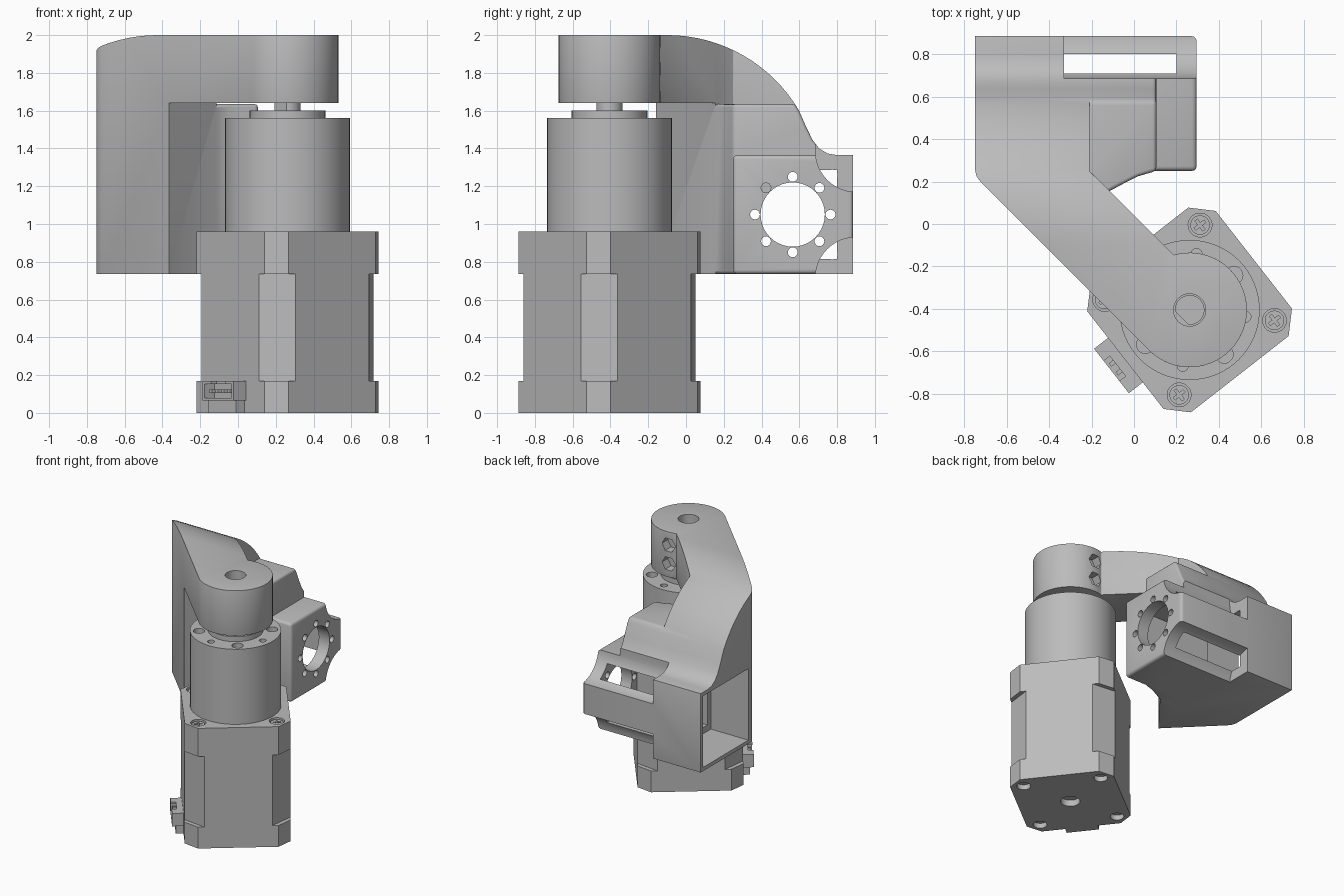
import bpy, bmesh
from math import sin, cos, pi, radians

if "Cube" in bpy.data.objects:
    bpy.data.objects.remove(bpy.data.objects["Cube"])

grey = bpy.data.materials.new("plain grey")
grey.use_nodes = True
COLOR = (0.5, 0.5, 0.5, 1)
grey.diffuse_color = COLOR
for node in grey.node_tree.nodes:
    if node.type == 'BSDF_PRINCIPLED':
        node.inputs["Base Color"].default_value = COLOR

CX, CY, TURN = 0.262, -0.405, radians(38)   # motor axis and its turn
BOX_Y, BOX_Z = 0.565, 1.05                  # centre of the cradle bore


def arc(x, y, r, a0, a1, n):
    return [(x + r * cos(radians(a0 + (a1 - a0) * i / n)),
             y + r * sin(radians(a0 + (a1 - a0) * i / n))) for i in range(n + 1)]


def circle(x, y, r, n=32):
    return arc(x, y, r, 0, 360, n)[:-1]


def rect(x0, x1, y0, y1):
    return [(x0, y0), (x1, y0), (x1, y1), (x0, y1)]


def turned(pts):
    """Move points from the motor's own frame to the world."""
    c, s = cos(TURN), sin(TURN)
    return [(CX + x * c - y * s, CY + x * s + y * c) for x, y in pts]


def prism(name, pts, lo, hi, axis='z'):
    """Extrude a closed outline along one axis."""
    put = {'z': lambda a, b, h: (a, b, h),
           'x': lambda a, b, h: (h, a, b),
           'y': lambda a, b, h: (a, h, b)}[axis]
    bm = bmesh.new()
    low = [bm.verts.new(put(a, b, lo)) for a, b in pts]
    top = [bm.verts.new(put(a, b, hi)) for a, b in pts]
    n = len(pts)
    bm.faces.new(low)
    bm.faces.new(top)
    for i in range(n):
        j = (i + 1) % n
        bm.faces.new((low[i], low[j], top[j], top[i]))
    bmesh.ops.recalc_face_normals(bm, faces=bm.faces)
    mesh = bpy.data.meshes.new(name)
    bm.to_mesh(mesh)
    bm.free()
    mesh.materials.append(grey)
    obj = bpy.data.objects.new(name, mesh)
    bpy.context.collection.objects.link(obj)
    return obj


def bake(obj):
    deps = bpy.context.evaluated_depsgraph_get()
    obj_mesh = bpy.data.meshes.new_from_object(obj.evaluated_get(deps))
    obj.modifiers.clear()
    obj.data = obj_mesh


def combine(obj, other, how='DIFFERENCE'):
    mod = obj.modifiers.new("combine", 'BOOLEAN')
    mod.operation, mod.solver, mod.object = how, 'EXACT', other
    bake(obj)
    bpy.data.objects.remove(other)


def cut(obj, pts, lo, hi, axis='z'):
    combine(obj, prism("cutter", pts, lo, hi, axis))


def soften(obj, width=0.018):
    mod = obj.modifiers.new("soften", 'BEVEL')
    mod.width, mod.segments = width, 3
    mod.limit_method, mod.angle_limit = 'ANGLE', radians(35)
    bake(obj)


# Motor: two end caps with a narrower-cornered middle
def chamfered(h, c):
    k = h - c
    return turned([(h, -k), (h, k), (k, h), (-k, h), (-h, k), (-h, -k), (-k, -h), (k, -h)])


CORNERS = [(sx * 0.285, sy * 0.285) for sx in (-1, 1) for sy in (-1, 1)]
base = prism("motor_base", chamfered(0.384, 0.092), 0, 0.17)
prism("motor_middle", chamfered(0.384, 0.138), 0.17, 0.735)
cap = prism("motor_cap", chamfered(0.384, 0.092), 0.735, 0.96)
cut(base, circle(CX, CY, 0.07), -0.1, 0.05)
for x, y in CORNERS:
    cut(base, turned(circle(x, y, 0.05, 24)), -0.1, 0.04)
    cut(cap, turned(circle(x, y, 0.056, 24)), 0.92, 1.1)
    screw = prism("corner_screw", turned(circle(x, y, 0.046, 24)), 0.915, 0.95)
    cut(screw, turned(rect(x - 0.03, x + 0.03, y - 0.007, y + 0.007)), 0.935, 1)
    cut(screw, turned(rect(x - 0.007, x + 0.007, y - 0.03, y + 0.03)), 0.935, 1)

# Wire socket on one motor side
socket = prism("wire_socket", turned(rect(-0.467, -0.38, -0.133, 0.133)), 0.065, 0.168)
cut(socket, turned(rect(-0.6, -0.4, -0.115, 0.115)), 0.08, 0.152)
cut(socket, turned(rect(-0.6, -0.43, -0.06, 0.06)), 0.1, 0.3)
prism("socket_foot", turned(rect(-0.44, -0.38, -0.12, 0.12)), 0, 0.065)
for i in range(4):
    y = -0.078 + i * 0.052
    prism("socket_pin", turned(rect(-0.455, -0.39, y - 0.01, y + 0.01)), 0.105, 0.125)

# Gearbox with a ring of face holes, flange and flatted shaft
gearbox = prism("gearbox", circle(CX, CY, 0.33, 64), 0.96, 1.56)
for i in range(8):
    a = TURN + i * pi / 4
    r = 0.026 if i % 2 else 0.042
    cut(gearbox, circle(CX + 0.265 * cos(a), CY + 0.265 * sin(a), r, 20), 1.5, 1.7)
prism("output_flange", circle(CX, CY, 0.2, 48), 1.56, 1.6)
prism("output_shaft", arc(CX, CY, 0.07, -95, 185, 28), 1.6, 1.93)

# Arm: plan outline trimmed by the side profile, hollowed under the reach
outline = arc(CX, CY, 0.27, 106, -135, 40) + [
    (-0.72, 0.195), (-0.742, 0.225), (-0.75, 0.26), (-0.75, 0.885), (-0.21, 0.885), (-0.21, 0.25)]


def side_profile():
    pts = [(-0.9, 0.5), (-0.9, 2)] + arc(-0.1, 1.19, 0.81, 90, 30.5, 16)
    pts += [(0.638, 1.51), (0.67, 1.445), (0.705, 1.4), (0.75, 1.373), (0.8, 1.365),
            (1.1, 1.365), (1.1, 0.5)]
    return prism("profile", pts, -1.2, 1.2, 'x')


inner_curve = [(-0.115, 0.155), (-0.05, 0.19), (0.02, 0.225), (0.105, 0.25)]
arm = prism("arm_and_cradle", outline, 0.735, 2.2)
combine(arm, side_profile(), 'INTERSECT')
cut(arm, [(-0.615, -0.475)] + inner_curve + [(0.7, 0.25), (0.7, -1), (-0.615, -1)], 0.5, 1.64)
soften(arm)

# Shoulder block and cradle box joined to the arm
block = prism("block", inner_curve + [(0.105, 0.72), (-0.3, 0.72), (-0.3, 0.1)], 0.735, 1.635)
combine(block, side_profile(), 'INTERSECT')
soften(block)
box = prism("box", rect(-0.3, 0.295, 0.25, 0.885), 0.735, 1.365)
soften(box, 0.022)
combine(arm, block, 'UNION')
combine(arm, box, 'UNION')

# Scooped corners above and below the back bar
scoop = arc(0.9, 1.385, 0.215, 180, 270, 12) + [(1.1, 1.17), (1.1, 1.7), (0.685, 1.7)]
cut(arm, scoop, -0.33, 0.5, 'x')
cut(arm, [(y, 2 * BOX_Z - z) for y, z in scoop], -0.33, 0.5, 'x')

# Open pocket, inner cavity, bore and bolt circle
cut(arm, rect(0.285, 0.855, 0.765, 1.335), -0.9, -0.42, 'x')
cut(arm, rect(BOX_Y - 0.235, BOX_Y + 0.235, BOX_Z - 0.235, BOX_Z + 0.235), -0.5, 0.2, 'x')
cut(arm, circle(BOX_Y, BOX_Z, 0.17, 40), 0.1, 0.4, 'x')
for i in range(8):
    a = i * pi / 4
    cut(arm, circle(BOX_Y + 0.2 * cos(a), BOX_Z + 0.2 * sin(a), 0.026, 16), 0.1, 0.4, 'x')
for side in (-1, 1):
    cut(arm, circle(0.775, BOX_Z + side * 0.21, 0.028, 16), -0.5, -0.25, 'x')
    # Hexagonal clamp pockets in the arm head
    cut(arm, circle(0.25, 1.82 + side * 0.075, 0.058, 6), -0.21, 0, 'y')

# Shaft hole through the arm head
cut(arm, circle(CX, CY, 0.076, 32), 1.5, 2.2)

# Smooth the round faces and keep the edges sharp
bpy.ops.object.select_all(action='DESELECT')
for obj in bpy.context.collection.objects:
    if obj.type == 'MESH' and grey.name in obj.data.materials:
        obj.select_set(True)
        bpy.context.view_layer.objects.active = obj
bpy.ops.object.shade_smooth_by_angle(angle=radians(32))
